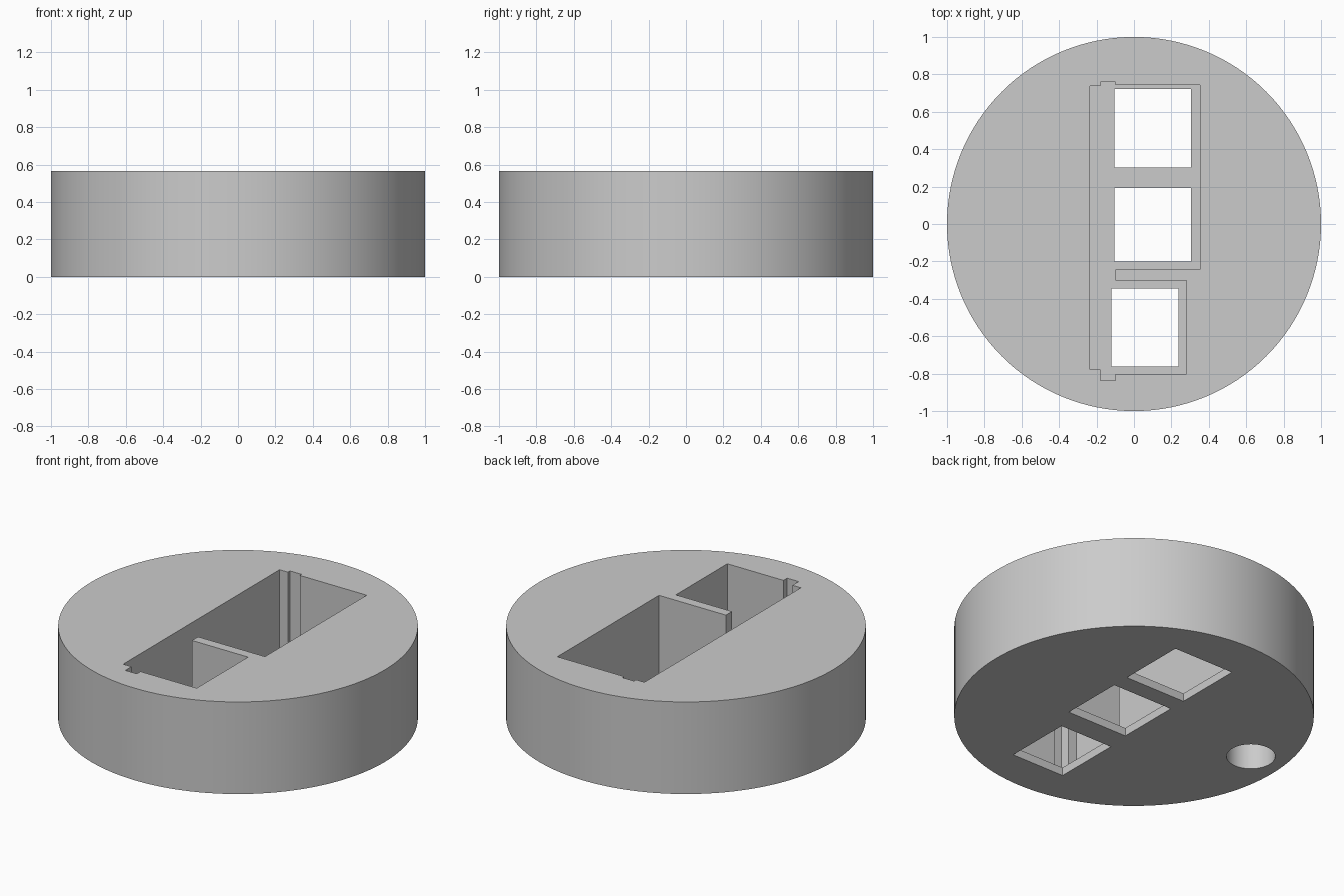
import bpy
import bmesh
import math

HEIGHT = 0.565
FLOOR = 0.05

if "Cube" in bpy.data.objects:
    bpy.data.objects.remove(bpy.data.objects["Cube"], do_unlink=True)

grey = bpy.data.materials.new("plain grey")
grey.use_nodes = True
grey.diffuse_color = (0.6, 0.6, 0.6, 1)
grey.node_tree.nodes["Principled BSDF"].inputs["Base Color"].default_value = (0.6, 0.6, 0.6, 1)


def prism(name, outline, z0, z1):
    """Extrude a flat outline from z0 up to z1."""
    bm = bmesh.new()
    base = bm.faces.new([bm.verts.new((x, y, z0)) for x, y in outline])
    top = bmesh.ops.extrude_face_region(bm, geom=[base])["geom"]
    verts = [v for v in top if isinstance(v, bmesh.types.BMVert)]
    bmesh.ops.translate(bm, verts=verts, vec=(0, 0, z1 - z0))
    bmesh.ops.recalc_face_normals(bm, faces=bm.faces)
    mesh = bpy.data.meshes.new(name)
    bm.to_mesh(mesh)
    bm.free()
    mesh.materials.append(grey)
    obj = bpy.data.objects.new(name, mesh)
    bpy.context.collection.objects.link(obj)
    return obj


def circle(cx, cy, r, sides):
    steps = [math.tau * i / sides for i in range(sides)]
    return [(cx + r * math.cos(a), cy + r * math.sin(a)) for a in steps]


def rectangle(x0, x1, y0, y1):
    return [(x0, y0), (x1, y0), (x1, y1), (x0, y1)]


# Round body
body = prism("round_body", circle(0, 0, 1, 128), 0, HEIGHT)

# Open pocket with corner notches and a dividing wall
pocket = [
    (-0.235, -0.778), (-0.178, -0.778), (-0.178, -0.838), (-0.1, -0.838),
    (-0.1, -0.802), (0.281, -0.802), (0.281, -0.303), (-0.1, -0.303),
    (-0.1, -0.244), (0.354, -0.244), (0.354, 0.742), (-0.1, 0.742),
    (-0.1, 0.759), (-0.178, 0.759), (-0.178, 0.739), (-0.235, 0.739),
]
cutters = [prism("pocket_cutter", pocket, FLOOR, HEIGHT + 0.1)]

# Three windows through the pocket floor
windows = [(-0.105, 0.305, 0.302, 0.722), (-0.105, 0.305, -0.2, 0.193),
           (-0.121, 0.237, -0.762, -0.344)]
for w in windows:
    cutters.append(prism("window_cutter", rectangle(*w), -0.1, FLOOR + 0.05))

# Blind round hole in the underside
cutters.append(prism("hole_cutter", circle(-0.787, 0.073, 0.136, 64), -0.1, 0.45))

# Cut everything out of the body
bpy.context.view_layer.objects.active = body
for cutter in cutters:
    cutter.hide_render = True
    cut = body.modifiers.new("cut", "BOOLEAN")
    cut.operation = "DIFFERENCE"
    cut.solver = "EXACT"
    cut.object = cutter
    bpy.ops.object.modifier_apply(modifier=cut.name)
    bpy.data.objects.remove(cutter, do_unlink=True)

# Smooth round walls, sharp edges
bpy.ops.object.select_all(action="DESELECT")
body.select_set(True)
bpy.ops.object.shade_smooth_by_angle(angle=math.radians(30))
